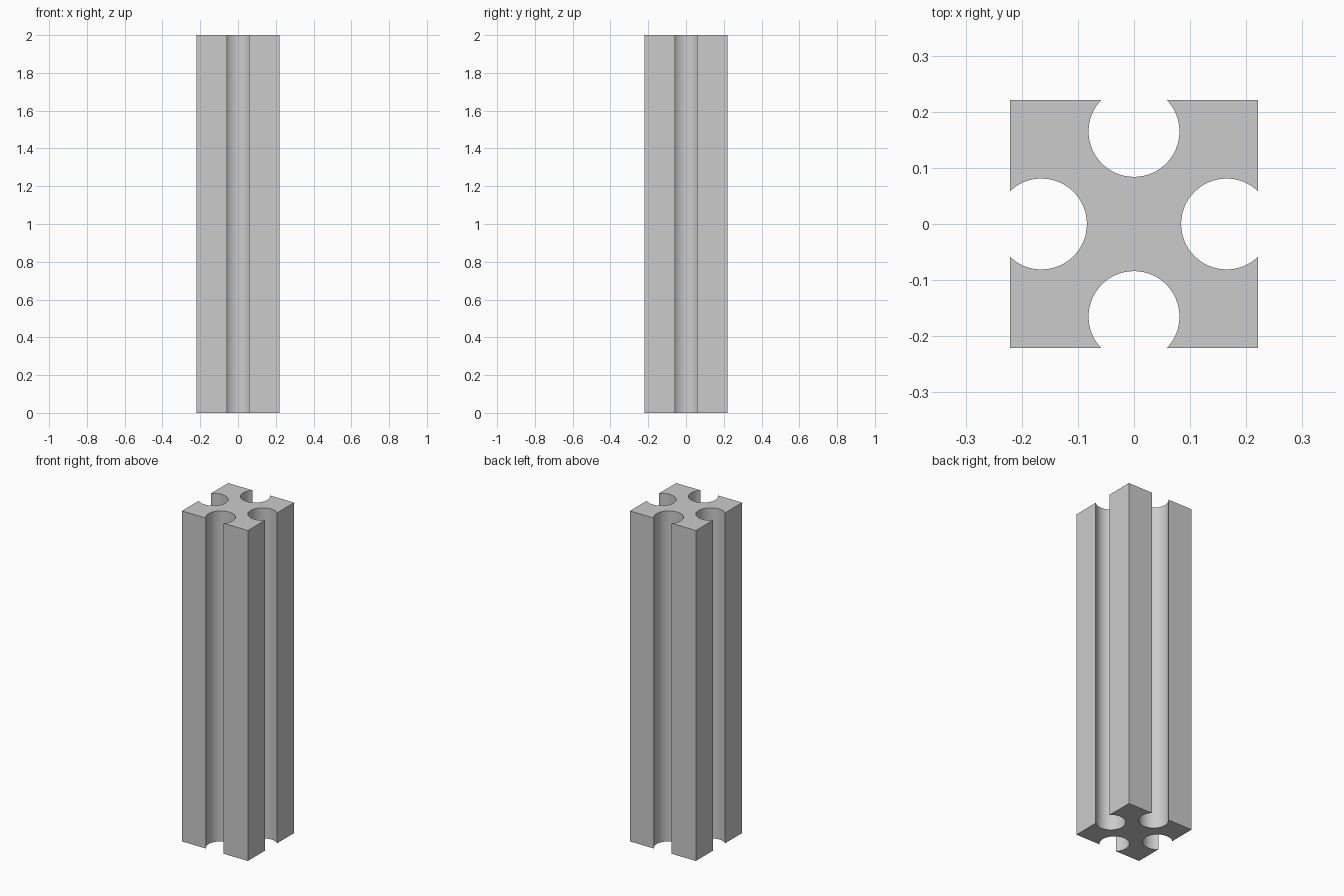
import bpy, bmesh, math
from mathutils import Matrix, Vector

cube = bpy.data.objects.get("Cube")
if cube:
    bpy.data.objects.remove(cube, do_unlink=True)

HALF, HEIGHT = 0.221, 2.0
GROOVE_CENTRE, GROOVE_RADIUS, STEPS = 0.165, 0.081, 48

# Plain grey material
grey = bpy.data.materials.new("plain_grey")
grey.use_nodes = True
colour = (0.6, 0.6, 0.6, 1.0)
grey.diffuse_color = colour
grey.node_tree.nodes["Principled BSDF"].inputs["Base Color"].default_value = colour

# One side of the cross-section: corner, then the round groove
mouth = math.acos((HALF - GROOVE_CENTRE) / GROOVE_RADIUS)
side = [Vector((HALF, -HALF, 0))]
for i in range(STEPS + 1):
    a = -mouth - (2 * math.pi - 2 * mouth) * i / STEPS
    side.append(Vector((GROOVE_CENTRE + GROOVE_RADIUS * math.cos(a),
                        GROOVE_RADIUS * math.sin(a), 0)))

# Repeat the side four times and extrude upward
bm = bmesh.new()
outline = []
for quarter in range(4):
    turn = Matrix.Rotation(quarter * math.pi / 2, 3, 'Z')
    outline += [bm.verts.new(turn @ p) for p in side]
base = bm.faces.new(outline)
top = bmesh.ops.extrude_face_region(bm, geom=[base], use_keep_orig=True)
bmesh.ops.translate(bm, vec=(0, 0, HEIGHT),
                    verts=[v for v in top["geom"] if isinstance(v, bmesh.types.BMVert)])
bmesh.ops.recalc_face_normals(bm, faces=bm.faces)

mesh = bpy.data.meshes.new("grooved_post")
bm.to_mesh(mesh)
bm.free()
mesh.materials.append(grey)
post = bpy.data.objects.new("grooved_post", mesh)
bpy.context.collection.objects.link(post)

# Smooth grooves with sharp edges
bpy.context.view_layer.objects.active = post
post.select_set(True)
bpy.ops.object.shade_smooth_by_angle(angle=math.radians(30))
